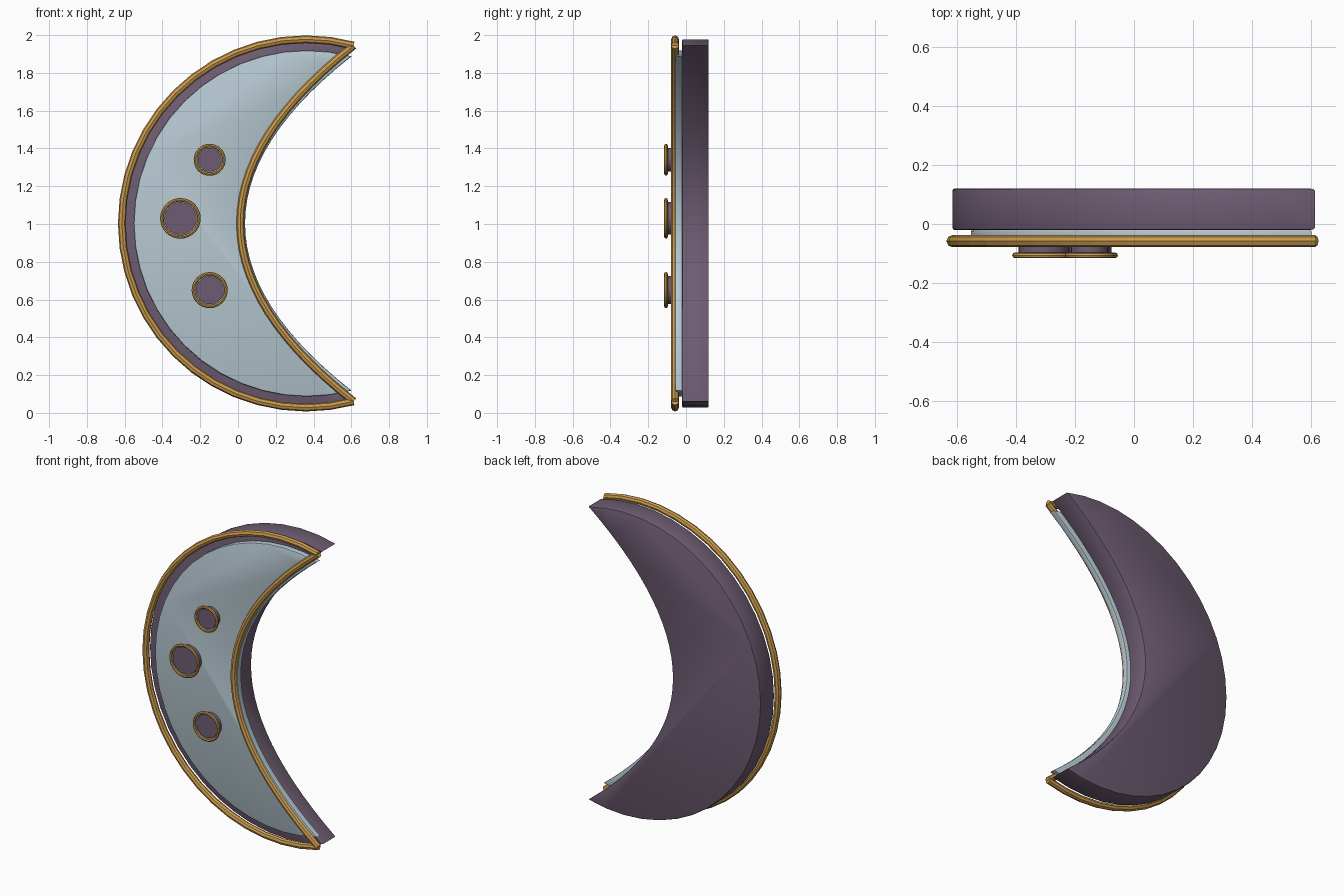
import bpy, bmesh, math
from mathutils import Matrix

cube = bpy.data.objects.get("Cube")
if cube:
    bpy.data.objects.remove(cube, do_unlink=True)

CX, CZ, R = 0.36, 1.003, 0.975   # centre and radius of the outer arc
TIP = math.radians(75)           # angle of the horn tips
STEPS = 28
INNER_X = 0.012                  # middle of the hollow side


def material(name, rgb):
    m = bpy.data.materials.new(name)
    m.use_nodes = True
    color = (*rgb, 1.0)
    m.diffuse_color = color
    m.node_tree.nodes["Principled BSDF"].inputs["Base Color"].default_value = color
    return m


plum = material("plum", (0.155, 0.108, 0.168))
pale_blue = material("pale blue", (0.47, 0.58, 0.64))
gold = material("gold", (0.60, 0.33, 0.075))


def outer_arc():
    """Round side, from the top tip over the left to the bottom tip."""
    span = 2 * (math.pi - TIP)
    angles = [TIP + span * i / STEPS for i in range(STEPS + 1)]
    return [(CX + R * math.cos(a), CZ + R * math.sin(a)) for a in angles]


def inner_arc():
    """Hollow side, a parabola from the bottom tip to the top tip."""
    tip_x, half = CX + R * math.cos(TIP), R * math.sin(TIP)
    ts = [-1 + 2 * i / STEPS for i in range(STEPS + 1)]
    return [(INNER_X + (tip_x - INNER_X) * t * t, CZ + half * t) for t in ts]


def finish(name, bm, mat, smooth=30):
    bmesh.ops.recalc_face_normals(bm, faces=bm.faces[:])
    mesh = bpy.data.meshes.new(name)
    bm.to_mesh(mesh)
    bm.free()
    mesh.materials.append(mat)
    obj = bpy.data.objects.new(name, mesh)
    bpy.context.collection.objects.link(obj)
    if smooth:
        bpy.ops.object.select_all(action='DESELECT')
        obj.select_set(True)
        bpy.context.view_layer.objects.active = obj
        bpy.ops.object.shade_smooth_by_angle(angle=math.radians(smooth))
    return obj


def crescent(name, front, back, bevel, mat, scale=1.0, shift=0.0):
    """Crescent slab with softened front and back rims."""
    bm = bmesh.new()
    outline = outer_arc() + inner_arc()[1:-1]
    verts = [bm.verts.new((x * scale + shift, front, CZ + (z - CZ) * scale))
             for x, z in outline]
    face = bm.faces.new(verts)
    ext = bmesh.ops.extrude_face_region(bm, geom=[face])
    moved = [g for g in ext["geom"] if isinstance(g, bmesh.types.BMVert)]
    bmesh.ops.translate(bm, verts=moved, vec=(0, back - front, 0))
    rims = [e for e in bm.edges if abs(e.verts[0].co.y - e.verts[1].co.y) < 1e-5]
    bmesh.ops.bevel(bm, geom=rims, offset=bevel, segments=2, profile=0.5,
                    affect='EDGES', clamp_overlap=True)
    return finish(name, bm, mat)


def tube(name, points, y, radius, mat):
    """Eight-sided faceted tube along a path in the front plane."""
    curve = bpy.data.curves.new(name, 'CURVE')
    curve.dimensions = '3D'
    curve.bevel_depth = radius
    curve.bevel_resolution = 2
    curve.use_fill_caps = True
    spline = curve.splines.new('POLY')
    spline.points.add(len(points) - 1)
    for p, (x, z) in zip(spline.points, points):
        p.co = (x, y, z, 1)
    spline.use_smooth = False
    curve.materials.append(mat)
    obj = bpy.data.objects.new(name, curve)
    bpy.context.collection.objects.link(obj)


def stud(name, x, z, radius):
    """Round stud standing on the panel with a gold ring around its face."""
    front, back = -0.103, -0.05
    bm = bmesh.new()
    place = Matrix.Translation((x, (front + back) / 2, z)) @ Matrix.Rotation(math.pi / 2, 4, 'X')
    bmesh.ops.create_cone(bm, cap_ends=True, segments=32, radius1=radius,
                          radius2=radius, depth=back - front, matrix=place)
    finish(name, bm, plum)
    bpy.ops.mesh.primitive_torus_add(
        location=(x, -0.106, z), rotation=(math.pi / 2, 0, 0), major_segments=32,
        minor_segments=8, major_radius=radius + 0.012, minor_radius=0.0095)
    ring = bpy.context.object
    ring.name = name + "_ring"
    ring.data.materials.append(gold)


# Thick back and raised front panel
crescent("crescent_body", -0.02, 0.12, 0.007, plum)
crescent("front_panel", -0.058, -0.018, 0.008, pale_blue, scale=0.94, shift=0.026)

# Gold trim around the outline
tube("outer_trim", outer_arc(), -0.058, 0.0205, gold)
tube("inner_trim", inner_arc(), -0.058, 0.0205, gold)

# Three studs
stud("upper_stud", -0.15, 1.34, 0.063)
stud("middle_stud", -0.305, 1.03, 0.086)
stud("lower_stud", -0.15, 0.65, 0.074)
